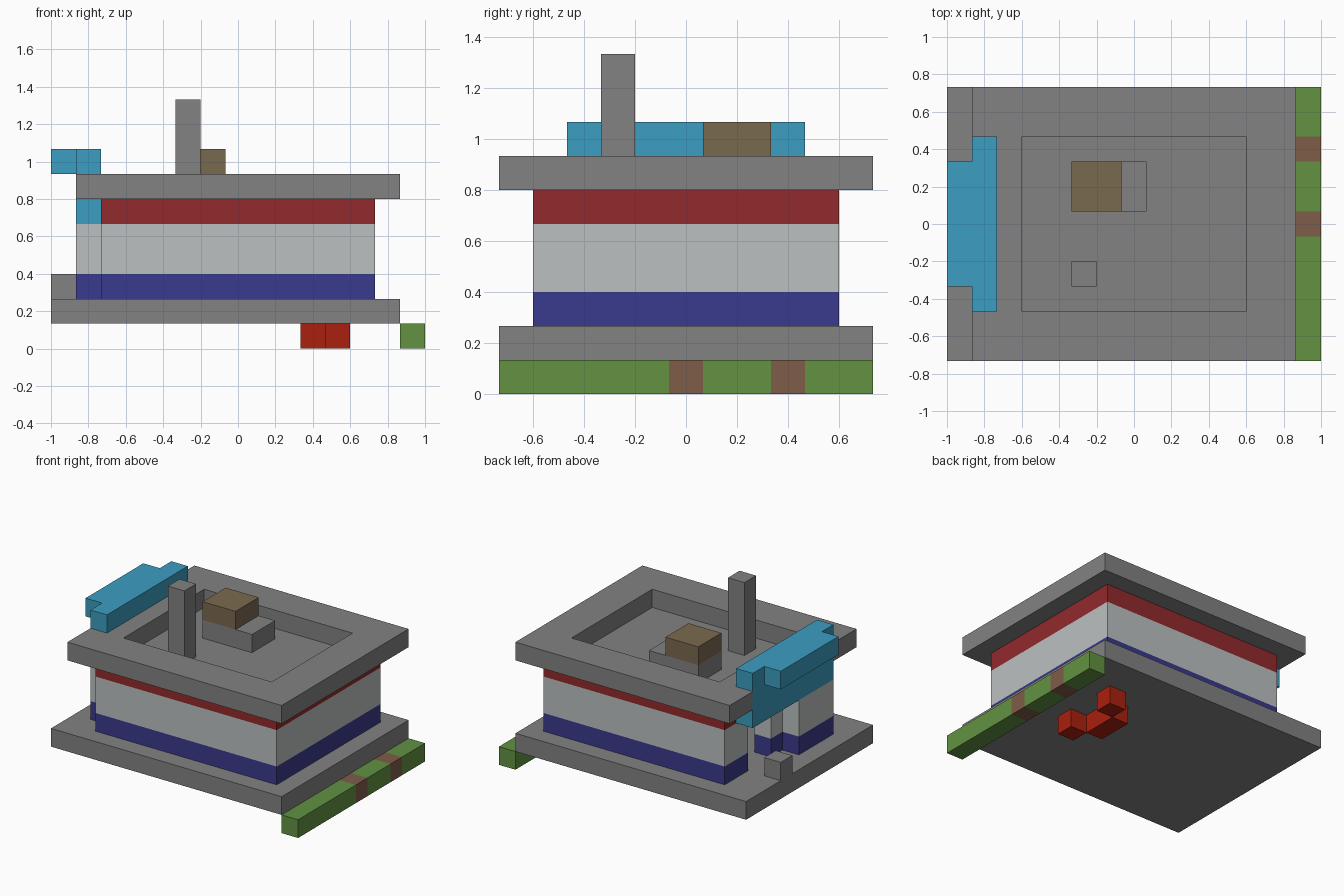
import bpy
import bmesh

if "Cube" in bpy.data.objects:
    bpy.data.objects.remove(bpy.data.objects["Cube"], do_unlink=True)

U = 2 / 15  # one block


def linear(c):
    c /= 255
    return c / 12.92 if c <= 0.04045 else ((c + 0.055) / 1.055) ** 2.4


def material(name, *rgb):
    mat = bpy.data.materials.new(name)
    mat.use_nodes = True
    colour = tuple(linear(c) for c in rgb) + (1.0,)
    mat.diffuse_color = colour
    mat.node_tree.nodes["Principled BSDF"].inputs["Base Color"].default_value = colour
    return mat


stone = material("stone grey", 130, 130, 130)
sky = material("light blue", 60, 157, 193)
wood = material("wood brown", 122, 106, 80)
crimson = material("dark red", 146, 42, 44)
white = material("off white", 188, 192, 192)
navy = material("navy blue", 58, 58, 141)
grass = material("grass green", 98, 146, 66)
soil = material("soil brown", 126, 93, 73)
scarlet = material("bright red", 170, 32, 14)


def prism(name, outline, low, high, mat):
    """Extrude a plan outline, in blocks, between two block heights."""
    bm = bmesh.new()
    verts = [bm.verts.new((x * U - 1, (y - 5.5) * U, low * U)) for x, y in outline]
    face = bm.faces.new(verts)
    grown = bmesh.ops.extrude_face_region(bm, geom=[face])
    top = [v for v in grown["geom"] if isinstance(v, bmesh.types.BMVert)]
    bmesh.ops.translate(bm, verts=top, vec=(0, 0, (high - low) * U))
    bmesh.ops.recalc_face_normals(bm, faces=bm.faces)
    mesh = bpy.data.meshes.new(name)
    bm.to_mesh(mesh)
    bm.free()
    mesh.materials.append(mat)
    obj = bpy.data.objects.new(name, mesh)
    bpy.context.collection.objects.link(obj)
    return obj


def box(name, x0, x1, y0, y1, low, high, mat):
    return prism(name, [(x0, y0), (x1, y0), (x1, y1), (x0, y1)], low, high, mat)


def bracket(x0, x1, y0, y1):
    """C-shaped outline around the roof recess, open to the left."""
    return [(x0, y0), (x1, y0), (x1, y1), (x0, y1), (x0, 9), (12, 9), (12, 2), (x0, 2)]


# Ground strip with two soil patches
for start, end, mat in ((0, 5, grass), (5, 6, soil), (6, 8, grass), (8, 9, soil), (9, 11, grass)):
    box("ground_strip", 14, 15, start, end, 0, 1, mat)

# Hooked wiring under the base
box("wiring_front", 11, 12, 5, 6, 0, 1, scarlet)
box("wiring_middle", 10, 11, 6, 8, 0, 1, scarlet)
box("wiring_back", 11, 12, 8, 9, 0, 1, scarlet)

# Base slab and door step
box("base_slab", 0, 14, 0, 11, 1, 2, stone)
box("door_step", 0, 1, 7, 8, 2, 3, stone)

# Hollow walls with a doorway and a side bay
walls = [(13, 1), (13, 10), (2, 10), (2, 8), (3, 8), (3, 9), (12, 9), (12, 2),
         (3, 2), (3, 6), (2, 6), (2, 5), (1, 5), (1, 2), (2, 2), (2, 1)]
prism("lower_wall", walls, 2, 3, navy)
prism("main_wall", walls, 3, 5, white)

# Upper wall band, ceiling and raised roof rim
prism("upper_wall", bracket(2, 13, 1, 10), 5, 6, crimson)
box("upper_wall_left", 2, 3, 2, 9, 5, 6, crimson)
box("ceiling", 3, 12, 2, 9, 5, 6, stone)
prism("roof_rim", bracket(1, 14, 0, 11), 6, 7, stone)
box("roof_rim_left", 2, 3, 2, 9, 6, 7, stone)

# Canopy over the door
box("canopy_back", 1, 2, 2, 9, 5, 7, sky)
prism("canopy_top", [(0, 3), (1, 3), (1, 2), (2, 2), (2, 9), (1, 9), (1, 8), (0, 8)], 7, 8, sky)

# Roof details
box("chimney", 5, 6, 3, 4, 6, 10, stone)
box("roof_plinth", 5, 8, 6, 8, 6, 7, stone)
box("roof_crate", 5, 7, 6, 8, 7, 8, wood)
